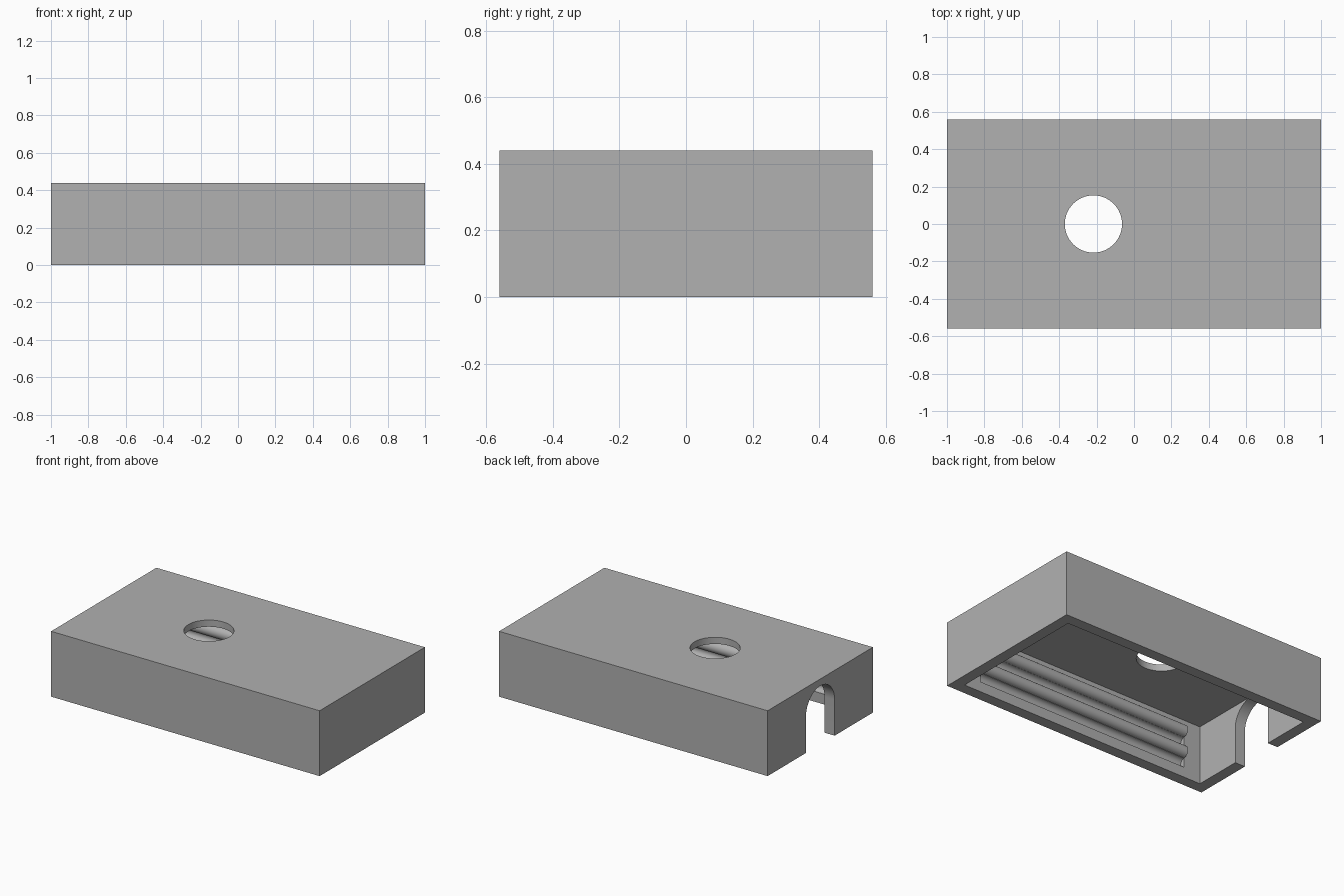
import bpy
from math import radians, pi

if "Cube" in bpy.data.objects:
    bpy.data.objects.remove(bpy.data.objects["Cube"], do_unlink=True)

LENGTH, WIDTH, HEIGHT = 2.0, 1.12, 0.44
WALL, CEILING = 0.075, 0.395
HOLE_RADIUS = 0.153
ARCH_Z = CEILING - HOLE_RADIUS - 0.001
RIB_LENGTH = 1.6
INNER_Y = WIDTH / 2 - WALL

grey = bpy.data.materials.new("plain grey")
grey.use_nodes = True
grey.diffuse_color = (0.44, 0.44, 0.44, 1)
grey.node_tree.nodes["Principled BSDF"].inputs["Base Color"].default_value = grey.diffuse_color


def box(name, low, high):
    centre = [(a + b) / 2 for a, b in zip(low, high)]
    bpy.ops.mesh.primitive_cube_add(size=1, location=centre)
    ob = bpy.context.object
    ob.name = name
    ob.scale = [b - a for a, b in zip(low, high)]
    bpy.ops.object.transform_apply(location=True, rotation=False, scale=True)
    ob.data.materials.append(grey)
    return ob


def cylinder(name, radius, depth, location, along_x=False, sides=64):
    bpy.ops.mesh.primitive_cylinder_add(
        vertices=sides, radius=radius, depth=depth, location=location,
        rotation=(0, pi / 2 if along_x else 0, 0))
    ob = bpy.context.object
    ob.name = name
    ob.data.materials.append(grey)
    return ob


def smooth(ob):
    bpy.ops.object.select_all(action="DESELECT")
    ob.select_set(True)
    bpy.context.view_layer.objects.active = ob
    bpy.ops.object.shade_smooth_by_angle(angle=radians(30))


def cut(target, cutter):
    mod = target.modifiers.new("cut", "BOOLEAN")
    mod.operation, mod.solver, mod.object = "DIFFERENCE", "EXACT", cutter
    bpy.context.view_layer.objects.active = target
    bpy.ops.object.modifier_apply(modifier=mod.name)
    bpy.data.objects.remove(cutter, do_unlink=True)


# Cover open at the bottom
cover = box("cover", (-LENGTH / 2, -WIDTH / 2, 0), (LENGTH / 2, WIDTH / 2, HEIGHT))
cut(cover, box("cavity", (WALL - LENGTH / 2, -INNER_Y, -0.1),
               (LENGTH / 2 - WALL, INNER_Y, CEILING)))

# Round hole in the top
cut(cover, cylinder("top_hole", HOLE_RADIUS, 0.3, (-0.217, 0, HEIGHT)))

# Arched opening in one end wall
cut(cover, box("arch_sides", (-1.1, -HOLE_RADIUS, -0.1), (-0.85, HOLE_RADIUS, ARCH_Z)))
cut(cover, cylinder("arch_top", HOLE_RADIUS, 0.25, (-0.975, 0, ARCH_Z), True))

# Alternating grooves and round ribs along both long inner walls
for side, label in ((-1, "front"), (1, "back")):
    y = side * INNER_Y
    for z in (0.1, 0.245):
        cut(cover, cylinder("groove", 0.031, RIB_LENGTH, (0, y, z), True, 32))
    for z, level in ((0.173, "lower"), (0.317, "upper")):
        smooth(cylinder(f"{label}_{level}_rib", 0.04, RIB_LENGTH, (0, y, z), True, 32))

smooth(cover)
